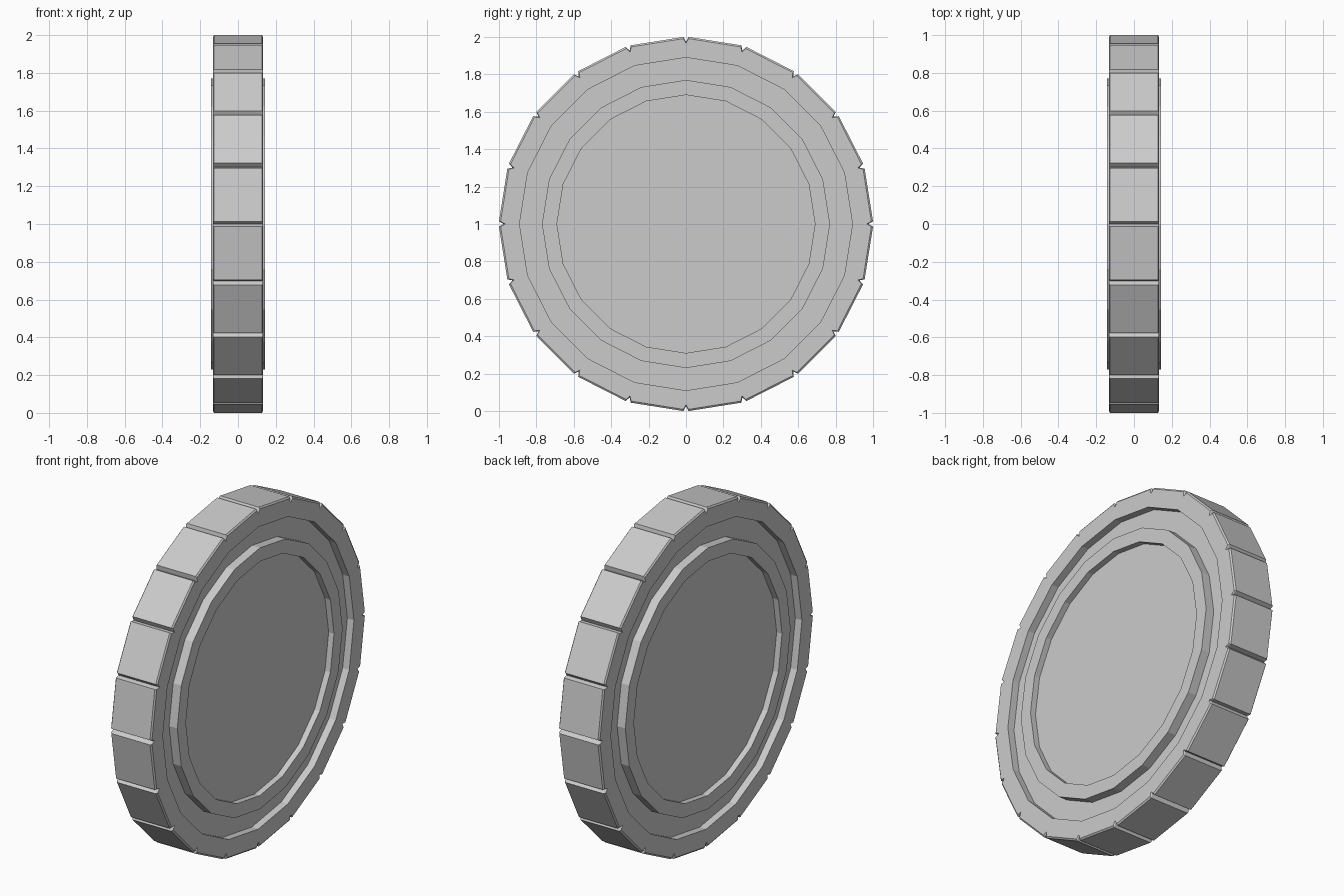
import bpy, bmesh
from math import sin, cos, pi

if "Cube" in bpy.data.objects:
    bpy.data.objects.remove(bpy.data.objects["Cube"])

SIDES = 20
NOTCH_HALF = 0.014   # half width of a rim notch, as an angle
NOTCH_DEPTH = 0.025

bm = bmesh.new()


def vert(x, r, a):
    return bm.verts.new((x, r * sin(a), 1 + r * cos(a)))


def plain_loop(x, r):
    return [vert(x, r, 2 * pi * i / SIDES) for i in range(SIDES)]


def notched_loop(x, r):
    # three points per corner: near lip, notch bottom, far lip
    loop = []
    for i in range(SIDES):
        a = 2 * pi * i / SIDES
        for da, dr in ((-NOTCH_HALF, 0), (0, NOTCH_DEPTH), (NOTCH_HALF, 0)):
            loop.append(vert(x, r - dr, a + da))
    return loop


def bridge(a, b):
    n = len(a)
    for i in range(n):
        j = (i + 1) % n
        bm.faces.new((a[i], a[j], b[j], b[i]))


# Notched rim with a fine chamfer on both edges
rim = [notched_loop(x, r) for x, r in
       ((-0.133, 0.991), (-0.126, 1.0), (0.126, 1.0), (0.133, 0.991))]
for a, b in zip(rim, rim[1:]):
    bridge(a, b)

# Both faces: flat border, sunken groove, raised ring, recessed centre
for side, outer in ((-1, rim[0]), (1, rim[-1])):
    loops = [plain_loop(side * x, r) for x, r in
             ((0.133, 0.89), (0.09, 0.89), (0.09, 0.77),
              (0.143, 0.77), (0.143, 0.69), (0.108, 0.69))]
    border = loops[0]
    for i in range(SIDES):
        j = (i + 1) % SIDES
        p, q, s = outer[3 * i:3 * i + 3]
        bm.faces.new((p, q, border[i]))
        bm.faces.new((q, s, border[i]))
        bm.faces.new((s, outer[3 * j], border[j], border[i]))
    for a, b in zip(loops, loops[1:]):
        bridge(a, b)
    bm.faces.new(loops[-1])

bmesh.ops.recalc_face_normals(bm, faces=bm.faces)
mesh = bpy.data.meshes.new("notched_disc")
bm.to_mesh(mesh)
bm.free()
disc = bpy.data.objects.new("notched_disc", mesh)
bpy.context.collection.objects.link(disc)
